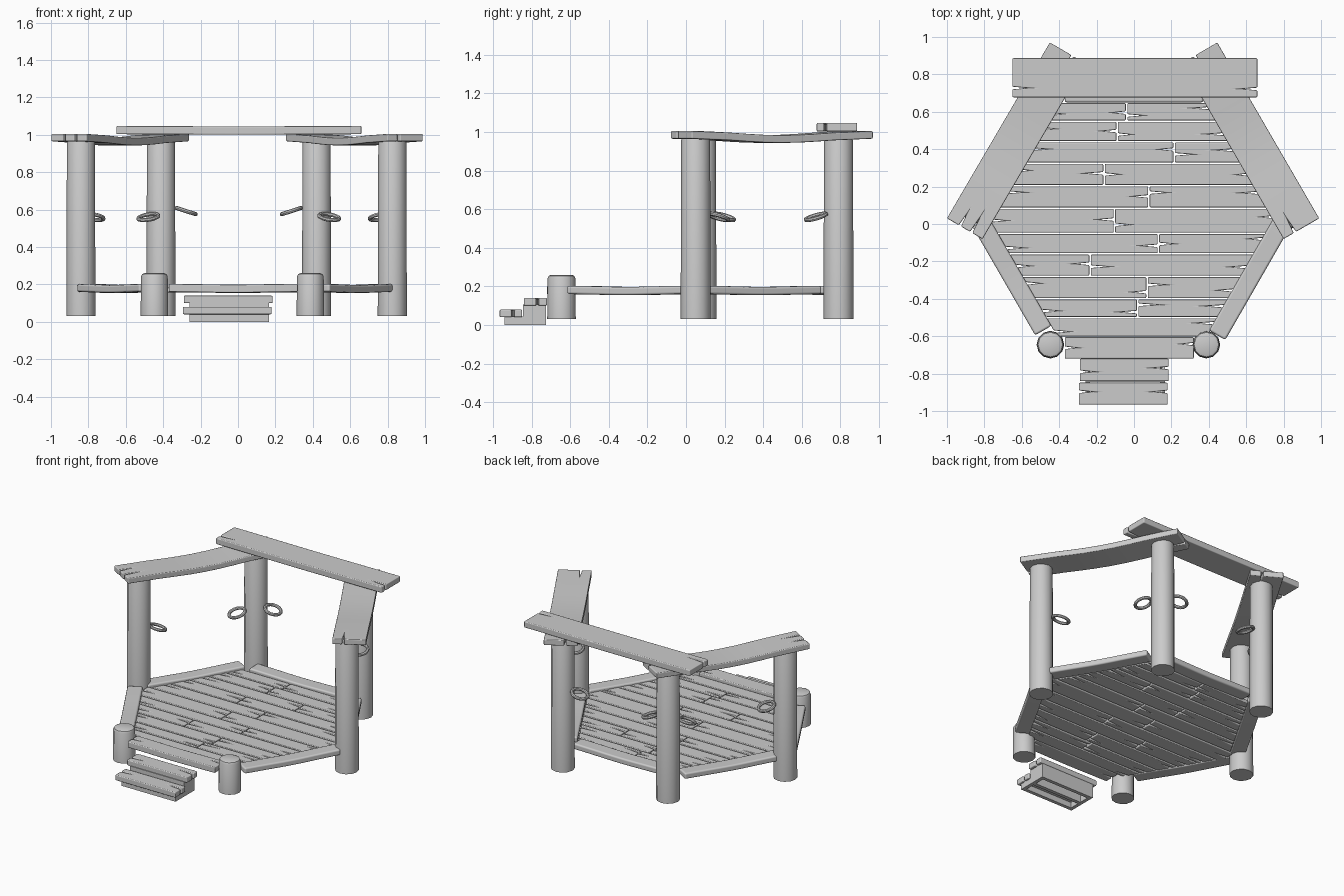
import bpy, bmesh, math, random
from mathutils import Vector, Matrix

random.seed(4)
old = bpy.data.objects.get("Cube")
if old:
    bpy.data.objects.remove(old, do_unlink=True)

grey = bpy.data.materials.new("plain_grey")
grey.use_nodes = True
GREY = (0.6, 0.6, 0.6, 1)
grey.diffuse_color = GREY
grey.node_tree.nodes["Principled BSDF"].inputs["Base Color"].default_value = GREY


def finish(name, bm, bevel=0.0, segments=2):
    bmesh.ops.recalc_face_normals(bm, faces=bm.faces)
    mesh = bpy.data.meshes.new(name)
    bm.to_mesh(mesh)
    bm.free()
    mesh.materials.append(grey)
    mesh.shade_smooth()
    mesh.set_sharp_from_angle(angle=math.radians(40))
    obj = bpy.data.objects.new(name, mesh)
    bpy.context.collection.objects.link(obj)
    if bevel:
        mod = obj.modifiers.new("soft_edges", 'BEVEL')
        mod.width = bevel
        mod.segments = segments
        mod.limit_method = 'ANGLE'
        mod.angle_limit = math.radians(35)
        mod.harden_normals = True
    return obj


def board(name, a, b, width, z0, z1, cracks_a=(), cracks_b=(), skew_a=0, skew_b=0,
          sag=0.0, bevel=0.012):
    """Plank from a to b; cracks are (side offset, length) splits in its ends."""
    a, b = Vector(a), Vector(b)
    length, h, w = (b - a).length, width / 2, 0.007
    pts = [(skew_a * -h, -h), (length + skew_b * -h, -h)]
    for v, d in sorted(cracks_b):
        pts += [(length + skew_b * (v - w), v - w), (length + skew_b * v - d, v),
                (length + skew_b * (v + w), v + w)]
    pts += [(length + skew_b * h, h), (skew_a * h, h)]
    for v, d in sorted(cracks_a, reverse=True):
        pts += [(skew_a * (v + w), v + w), (skew_a * v + d, v), (skew_a * (v - w), v - w)]
    bm = bmesh.new()
    face = bm.faces.new([bm.verts.new((u, v, z0)) for u, v in pts])
    top = bmesh.ops.extrude_face_region(bm, geom=[face])["geom"]
    for v in top:
        if isinstance(v, bmesh.types.BMVert):
            v.co.z = z1
    if sag:
        steps = 8
        for i in range(1, steps):
            u = 0.13 + (length - 0.26) * i / steps
            bmesh.ops.bisect_plane(bm, geom=bm.verts[:] + bm.edges[:] + bm.faces[:],
                                   plane_co=(u, 0, 0), plane_no=(1, 0, 0))
        for v in bm.verts:
            t = min(max(v.co.x / length, 0), 1)
            v.co.z -= sag * math.sin(math.pi * t) ** 2
    d = b - a
    bm.transform(Matrix.Translation((a.x, a.y, 0)) @ Matrix.Rotation(math.atan2(d.y, d.x), 4, 'Z'))
    return finish(name, bm, bevel)


def post(name, x, y, z1, radius=0.078, z0=0.03):
    bm = bmesh.new()
    bmesh.ops.create_cone(bm, cap_ends=True, segments=12, radius1=radius, radius2=radius * 0.96,
                          depth=z1 - z0, matrix=Matrix.Translation((x, y, (z0 + z1) / 2)))
    rim = [e for e in bm.edges if all(v.co.z > z1 - 0.001 for v in e.verts)]
    bmesh.ops.bevel(bm, geom=rim, offset=0.018, segments=2, profile=0.5, affect='EDGES')
    finish(name, bm)


def ring(name, base, direction, z):
    """Ring hanging outward from a post, drooping away from it."""
    R, r, n, m = 0.054, 0.011, 20, 8
    bm = bmesh.new()
    rows = []
    for i in range(n):
        p = 2 * math.pi * i / n
        rows.append([bm.verts.new(((R + r * math.cos(q)) * math.cos(p),
                                   (R + r * math.cos(q)) * math.sin(p), r * math.sin(q)))
                     for q in (2 * math.pi * j / m for j in range(m))])
    for i in range(n):
        for j in range(m):
            s, t = rows[i], rows[(i + 1) % n]
            bm.faces.new((s[j], t[j], t[(j + 1) % m], s[(j + 1) % m]))
    d = Vector(direction).normalized() * 0.135
    bm.transform(Matrix.Translation((base[0] + d.x, base[1] + d.y, z))
                 @ Matrix.Rotation(math.atan2(d.y, d.x), 4, 'Z')
                 @ Matrix.Rotation(math.radians(18), 4, 'Y'))
    finish(name, bm)


def box(name, x0, x1, y0, y1, z0, z1):
    board(name, (x0, (y0 + y1) / 2), (x1, (y0 + y1) / 2), y1 - y0, z0, z1, bevel=0)


# Posts
side_posts = {"left": (0.825, 0.05), "right": (-0.84, 0.08)}
back_posts = {"left": (0.42, 0.79), "right": (-0.412, 0.79)}
stubs = {"left": (0.387, -0.645), "right": (-0.447, -0.645)}
for side in ("left", "right"):
    post(side + "_side_post", *side_posts[side], 0.975)
    post(side + "_back_post", *back_posts[side], 0.975)
    post(side + "_front_stub", *stubs[side], 0.26, 0.074)

# Rings on the posts, facing the neighbouring post
for side, s in (("left", -1), ("right", 1)):
    ring(side + "_side_ring", side_posts[side], (s * 0.5, 0.87), 0.56)
    ring(side + "_back_outer_ring", back_posts[side], (-s * 0.5, -0.87), 0.56)
    ring(side + "_back_inner_ring", back_posts[side], (s, 0), 0.592)

# Top beams
board("right_top_beam", (-0.905, -0.025), (-0.355, 0.915), 0.22, 0.965, 1.005,
      [(-0.04, 0.09), (0.03, 0.07)], [(-0.03, 0.09)], sag=0.022)
board("left_top_beam", (0.895, -0.025), (0.35, 0.915), 0.22, 0.965, 1.005,
      [(0.04, 0.08)], [(0.03, 0.09)], sag=0.022)
board("back_top_beam", (-0.65, 0.782), (0.66, 0.782), 0.21, 1.003, 1.047,
      [(-0.055, 0.08)], [(-0.06, 0.08)], sag=0.002)

# Rails framing the deck
rails = {
    "right_front_rail": ((-0.485, -0.57), (-0.82, 0.01)),
    "left_front_rail": ((0.445, -0.595), (0.787, 0.0)),
    "right_back_rail": ((-0.80, 0.09), (-0.45, 0.69)),
    "left_back_rail": ((0.787, 0.08), (0.44, 0.68)),
    "back_rail": ((-0.37, 0.70), (0.37, 0.70)),
}
for name, (a, b) in rails.items():
    board(name, a, b, 0.1, 0.16, 0.203, sag=0.006)
board("front_rail", (-0.37, -0.662), (0.32, -0.662), 0.115, 0.16, 0.203,
      [(0.0, 0.06)], [(0.02, 0.06)], sag=0.004)

# Deck planks: row edges from back to front, and the joint in each row
edges = [0.65, 0.55, 0.44, 0.325, 0.205, 0.085, -0.05, -0.16, -0.28, -0.40, -0.50, -0.605]
joints = [-0.04, -0.09, 0.215, -0.16, 0.08, -0.105, 0.13, -0.235, 0.07, 0.02, None]
for i, joint in enumerate(joints):
    y = (edges[i] + edges[i + 1]) / 2
    width = edges[i] - edges[i + 1] - 0.008
    away = 0.577 * abs(y - 0.03)
    skew = 0 if abs(y) < 0.04 else math.copysign(0.577, y)
    x0, x1 = -0.775 + away, 0.755 - away

    def crack():
        return [(random.uniform(-0.25, 0.25) * width, random.uniform(0.06, 0.1))]

    opts = dict(width=width, z0=0.158, z1=0.183, bevel=0.006)
    if joint is None:
        board("deck_plank_%d" % i, (x0, y), (x1, y), cracks_a=crack(), cracks_b=crack(),
              skew_a=skew, skew_b=-skew, **opts)
    else:
        board("deck_plank_%d_right" % i, (x0, y), (joint - 0.004, y), cracks_a=crack(),
              cracks_b=crack(), skew_a=skew, **opts)
        board("deck_plank_%d_left" % i, (joint + 0.004, y), (x1, y), cracks_a=crack(),
              cracks_b=crack(), skew_b=-skew, **opts)

# Front steps: two treads on an open-bottomed frame
board("upper_tread", (-0.29, -0.78), (0.185, -0.78), 0.12, 0.10, 0.14,
      [(-0.01, 0.07)], [(0.01, 0.08)])
board("lower_tread", (-0.295, -0.907), (0.18, -0.907), 0.117, 0.04, 0.08,
      [(0.01, 0.07)], [(0.01, 0.07)])
for side, x in (("right", -0.26), ("left", 0.14)):
    box(side + "_step_side", x, x + 0.025, -0.94, -0.725, 0, 0.045)
    box(side + "_step_side_upper", x, x + 0.025, -0.845, -0.725, 0.045, 0.105)
for name, y, top in (("lower_riser", -0.94, 0.045), ("upper_riser", -0.845, 0.105),
                     ("step_back", -0.75, 0.105)):
    box(name, -0.26, 0.165, y, y + 0.025, 0, top)
